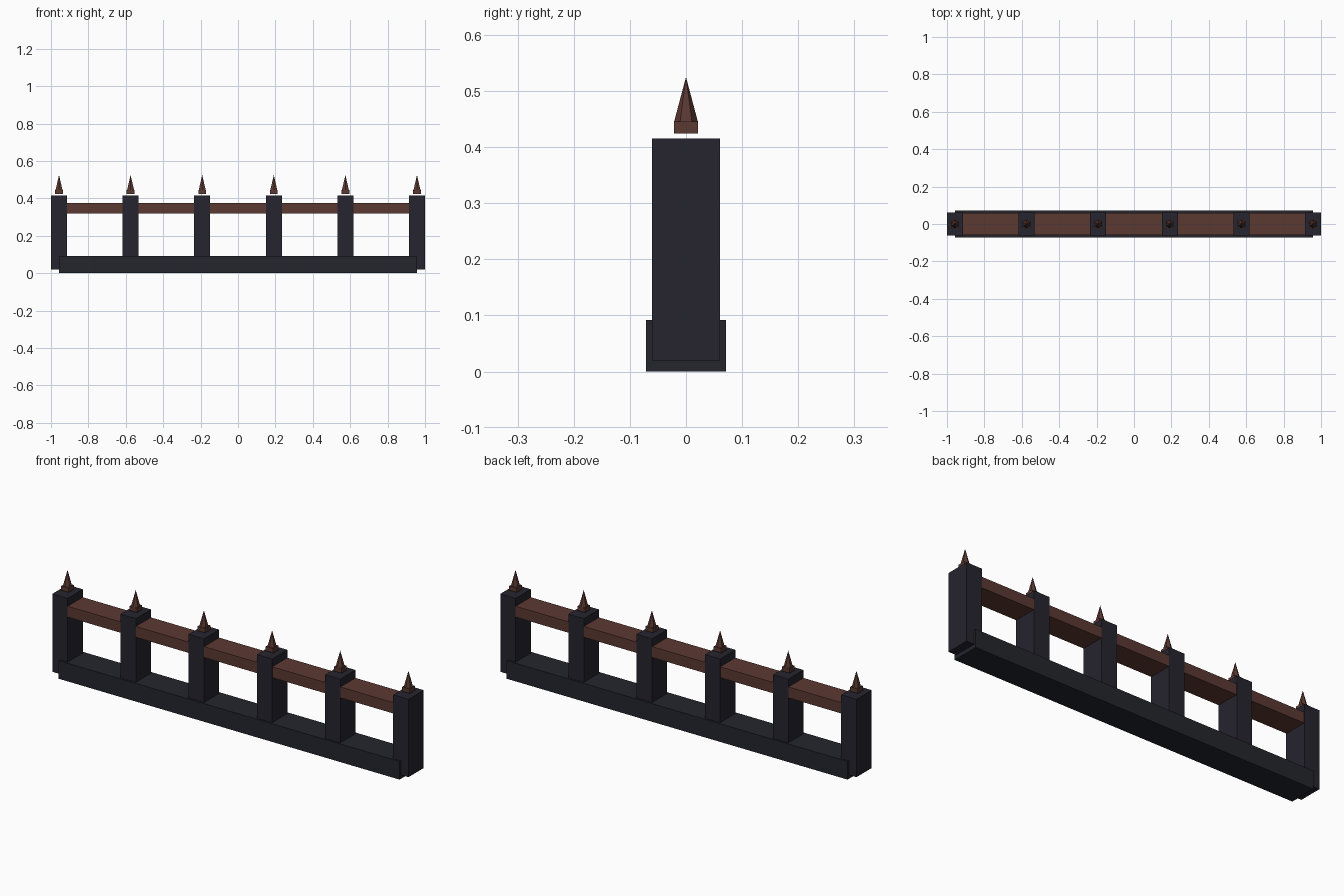
import bpy, math

if "Cube" in bpy.data.objects:
    bpy.data.objects.remove(bpy.data.objects["Cube"])

def material(name, rgb):
    m = bpy.data.materials.new(name)
    m.diffuse_color = (*rgb, 1)
    m.use_nodes = True
    m.node_tree.nodes["Principled BSDF"].inputs["Base Color"].default_value = m.diffuse_color
    return m

post_mat = material("dark post", (0.019, 0.018, 0.028))
base_mat = material("dark base", (0.017, 0.019, 0.026))
rust_mat = material("rust brown", (0.105, 0.040, 0.031))

def box(name, x, hx, hy, z0, z1, mat):
    bpy.ops.mesh.primitive_cube_add(size=1, location=(x, 0, (z0 + z1) / 2))
    o = bpy.context.object
    o.name = name
    o.scale = (2 * hx, 2 * hy, z1 - z0)
    bpy.ops.object.transform_apply(location=False, rotation=False, scale=True)
    o.data.materials.append(mat)
    return o

# Base beam
box("base_beam", 0, 0.957, 0.071, 0, 0.092, base_mat)

xs = [-0.957 + i * 0.3828 for i in range(6)]
for i, x in enumerate(xs):
    # Post, slightly raised off the ground
    box(f"post_{i+1}", x, 0.043, 0.061, 0.02, 0.415, post_mat)
    # Floating finial: square block with six-sided spike
    box(f"finial_block_{i+1}", x, 0.021, 0.021, 0.424, 0.446, rust_mat)
    bpy.ops.mesh.primitive_cone_add(vertices=6, radius1=0.021, radius2=0, depth=0.079,
                                    location=(x, 0, 0.4855))
    o = bpy.context.object
    o.name = f"finial_spike_{i+1}"
    o.data.materials.append(rust_mat)

# Rail sections between posts
for i in range(5):
    box(f"rail_{i+1}", (xs[i] + xs[i + 1]) / 2, 0.1494, 0.06, 0.32, 0.375, rust_mat)
